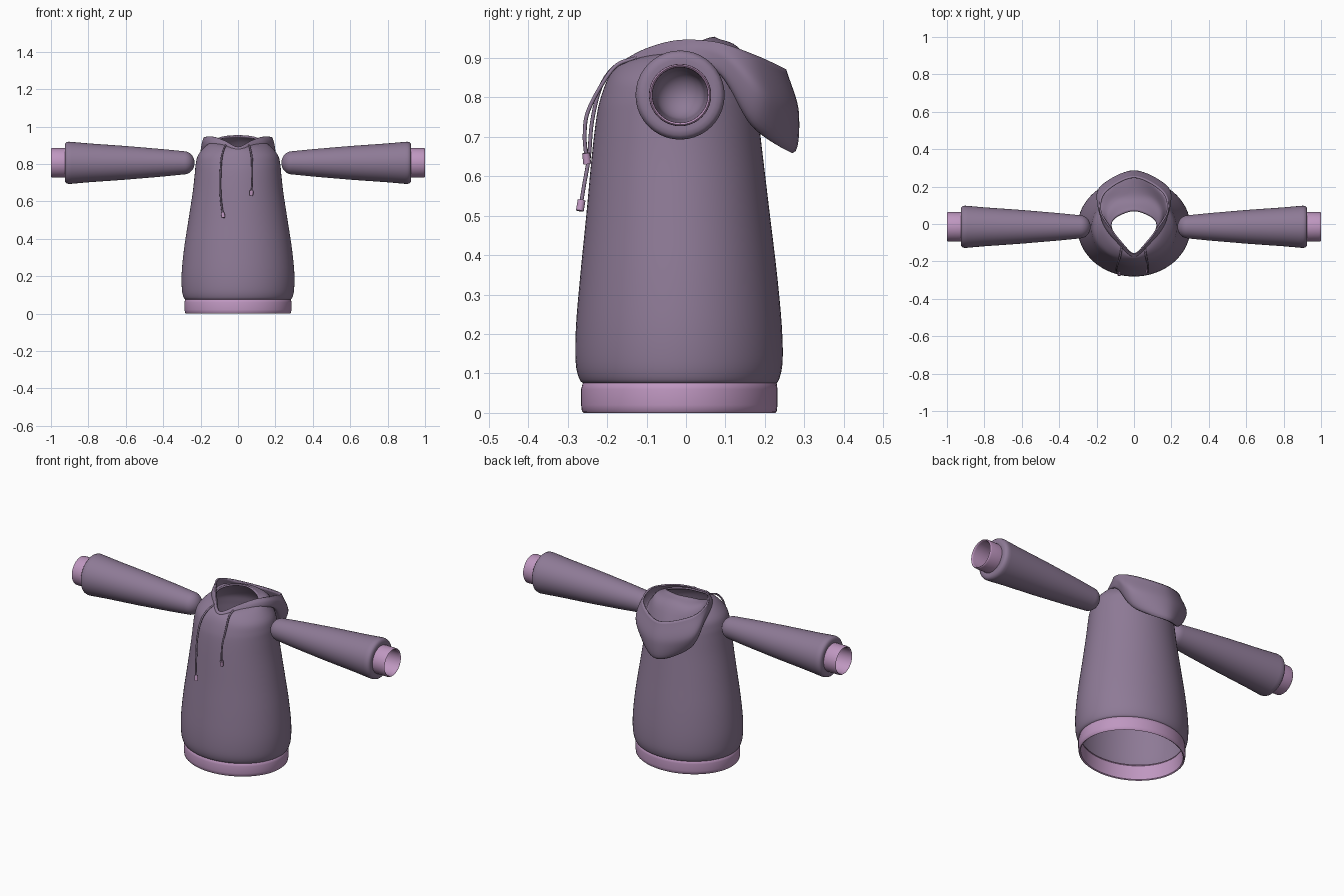
import bpy, bmesh, math
from mathutils import Vector, Matrix

if "Cube" in bpy.data.objects:
    bpy.data.objects.remove(bpy.data.objects["Cube"])


def material(name, rgb):
    m = bpy.data.materials.new(name)
    m.use_nodes = True
    m.diffuse_color = (*rgb, 1)
    m.node_tree.nodes["Principled BSDF"].inputs["Base Color"].default_value = (*rgb, 1)
    return m


PURPLE = material("dusty purple", (0.27, 0.195, 0.305))
PINK = material("rib pink", (0.52, 0.31, 0.53))


def spline(pts, steps, mirrored=False):
    """Smooth curve through pts; mirrored ends continue across x = 0."""
    p = [Vector(q) for q in pts]
    flip = lambda v: Vector((-v.x, v.y, v.z))
    first = flip(p[1]) if mirrored else 2 * p[0] - p[1]
    last = flip(p[-2]) if mirrored else 2 * p[-1] - p[-2]
    q = [first] + p + [last]
    out = []
    for i in range(1, len(q) - 2):
        a, b, c, d = q[i - 1:i + 3]
        for k in range(steps):
            t = k / steps
            out.append(0.5 * (2 * b + (c - a) * t + (2 * a - 5 * b + 4 * c - d) * t * t
                              + (3 * b - a - 3 * c + d) * t ** 3))
    return out + [p[-1]]


def loft(name, rows, mat, closed=False, mirror=False, thick=0):
    """Skin a grid of point rows."""
    bm = bmesh.new()
    grid = [[bm.verts.new(p) for p in row] for row in rows]
    n = len(grid[0])
    for a, b in zip(grid, grid[1:]):
        for j in range(n if closed else n - 1):
            k = (j + 1) % n
            bm.faces.new((a[j], a[k], b[k], b[j]))
    bmesh.ops.remove_doubles(bm, verts=bm.verts, dist=0.0002)
    bmesh.ops.recalc_face_normals(bm, faces=bm.faces)
    me = bpy.data.meshes.new(name)
    bm.to_mesh(me)
    bm.free()
    ob = bpy.data.objects.new(name, me)
    bpy.context.collection.objects.link(ob)
    me.materials.append(mat)
    if mirror:
        mod = ob.modifiers.new("mirror", "MIRROR")
        mod.use_clip = True
    if thick:
        mod = ob.modifiers.new("cloth", "SOLIDIFY")
        mod.thickness = thick
        mod.offset = 0
    smooth(ob)
    return ob


def smooth(ob):
    bpy.ops.object.select_all(action="DESELECT")
    ob.select_set(True)
    bpy.context.view_layer.objects.active = ob
    bpy.ops.object.shade_smooth_by_angle(angle=math.radians(50))


# Hood stations from front to back: neck, inner layer, fold, outer bulge, rim
stations = [
    [(0, -.155, .88), (0, -.16, .88), (0, -.17, .878), (0, -.168, .883), (0, -.16, .888)],
    [(.06, -.105, .905), (.075, -.1, .905), (.085, -.1, .9), (.082, -.095, .912), (.068, -.098, .922)],
    [(.115, -.035, .92), (.13, -.025, .915), (.155, -.01, .905), (.15, -.01, .925), (.13, -.015, .943)],
    [(.115, .015, .93), (.145, .06, .92), (.178, .09, .86), (.19, .095, .9), (.18, .075, .94)],
    [(.07, .05, .945), (.1, .13, .9), (.14, .17, .73), (.175, .2, .8), (.15, .175, .905)],
    [(0, .07, .95), (0, .15, .9), (0, .262, .667), (0, .282, .76), (0, .25, .87)],
]
STEPS = 8
lines = [spline(line, STEPS, mirrored=True) for line in zip(*stations)]
hood_rows = [spline(profile, 8) for profile in zip(*lines)]
loft("hood", hood_rows, PURPLE, mirror=True, thick=0.009)


# Body: half rings running front to back, closing onto the neck line
def half_ring(z, rx, front, back):
    n = len(lines[0]) - 1
    mid, ry = (front + back) / 2, (back - front) / 2
    angles = [math.pi * (i / n - 0.5) for i in range(n + 1)]
    return [Vector((rx * math.cos(a) if 0 < i < n else 0, mid + ry * math.sin(a), z))
            for i, a in enumerate(angles)]


body = [half_ring(*r) for r in [
    (.072, .275, -.255, .225), (.085, .29, -.27, .236), (.13, .3, -.28, .245),
    (.22, .301, -.279, .243), (.35, .288, -.268, .231), (.5, .265, -.253, .213),
    (.65, .242, -.239, .195), (.75, .231, -.227, .183), (.8, .226, -.216, .174),
    (.85, .212, -.197, .16)]]
neck = lines[0]
shoulder = [(a + b) / 2 + Vector((0, 0, .014)) for a, b in zip(body[-1], neck)]
columns = [spline(col, 4) for col in zip(*body, shoulder, neck)]
loft("body", columns, PURPLE, mirror=True)

# Hem band with an inner wall
hem = [(.085, .27, -.25, .218), (.075, .283, -.262, .23), (.06, .286, -.266, .232),
       (.02, .286, -.266, .232), (.004, .283, -.264, .23), (0, .279, -.26, .226),
       (.004, .273, -.254, .22), (.09, .272, -.253, .219)]
loft("hem_band", [half_ring(*r) for r in hem], PINK, mirror=True)


# Sleeves and cuffs: turned around the arm axis
def turned(name, profile, mat, side, sides=40):
    rows = []
    for x, r in profile:
        rows.append([Vector((side * x, -.015 + r * math.cos(a), .806 + r * math.sin(a)))
                     for a in (2 * math.pi * i / sides for i in range(sides))])
    return loft(name, rows, mat, closed=True)


dome = [(.29 - .058 * math.cos(a), .062 * math.sin(a))
        for a in (math.pi / 2 * i / 8 for i in range(9))]
sleeve = dome + [(.4, .073), (.6, .09), (.8, .104), (.89, .112), (.905, .113),
                 (.917, .11), (.924, .102), (.926, .09), (.925, .076)]
cuff = [(.915, .078), (.93, .079), (.99, .079), (.997, .078), (1, .075),
        (.997, .071), (.99, .07), (.9, .07)]
for side, label in ((1, "left"), (-1, "right")):
    turned(label + "_sleeve", sleeve, PURPLE, side)
    turned(label + "_cuff", cuff, PINK, side)


# Drawstrings with end caps
def drawstring(label, points):
    path = spline(points, 6)
    cu = bpy.data.curves.new(label + "_drawstring", "CURVE")
    cu.dimensions = "3D"
    cu.bevel_depth = .005
    cu.bevel_resolution = 2
    cu.use_fill_caps = True
    sp = cu.splines.new("POLY")
    sp.points.add(len(path) - 1)
    for pt, co in zip(sp.points, path):
        pt.co = (*co, 1)
    cu.materials.append(PURPLE)
    bpy.context.collection.objects.link(bpy.data.objects.new(cu.name, cu))
    direction = (path[-1] - path[-2]).normalized()
    bpy.ops.mesh.primitive_cylinder_add(vertices=16, radius=.01, depth=.028)
    tip = bpy.context.object
    tip.name = label + "_string_tip"
    tip.matrix_world = (Matrix.Translation(path[-1])
                        @ direction.to_track_quat("Z", "Y").to_matrix().to_4x4())
    tip.data.materials.append(PINK)
    smooth(tip)


drawstring("left", [(.058, -.125, .9), (.065, -.175, .882), (.074, -.215, .83),
                    (.076, -.25, .76), (.075, -.257, .7), (.072, -.252, .645)])
drawstring("right", [(-.065, -.12, .9), (-.075, -.175, .882), (-.088, -.215, .83),
                     (-.094, -.238, .74), (-.094, -.246, .65), (-.088, -.258, .58),
                     (-.08, -.267, .526)])
